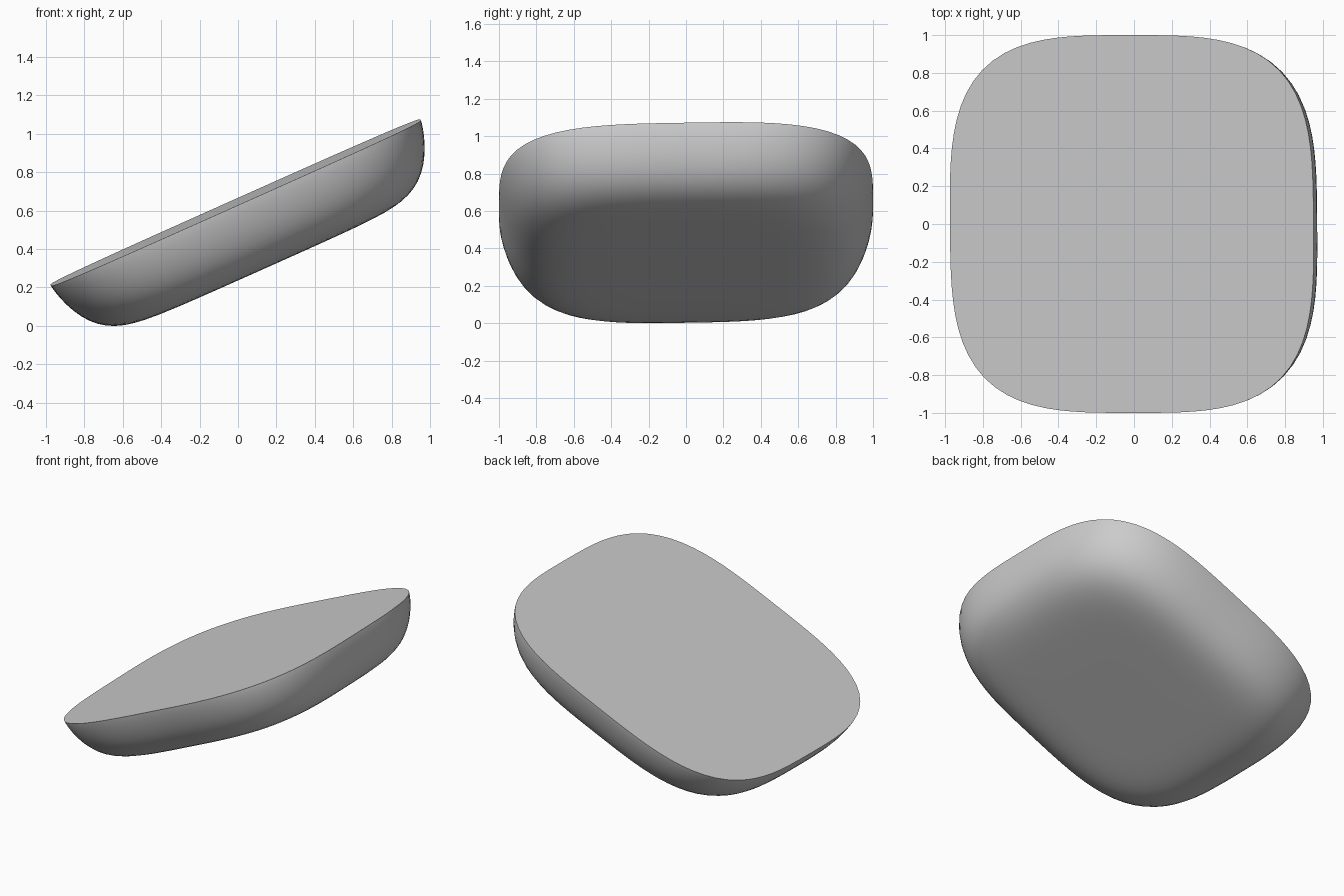
import bpy, bmesh
from math import sin, cos, pi, radians
from mathutils import Matrix

old = bpy.data.objects.get("Cube")
if old:
    bpy.data.objects.remove(old, do_unlink=True)

HALF_LENGTH, HALF_WIDTH, DEPTH = 1.054, 1.0, 0.367
SIDES, RINGS = 96, 24

grey = bpy.data.materials.new("plain_grey")
grey.use_nodes = True
colour = (0.6, 0.6, 0.6, 1)
grey.diffuse_color = colour
grey.node_tree.nodes["Principled BSDF"].inputs["Base Color"].default_value = colour


def squircle(angle, power=3.4):
    """Point on a rounded square outline of half-size one."""
    c, s = cos(angle), sin(angle)
    r = (abs(c) ** power + abs(s) ** power) ** (-1 / power)
    return r * c, r * s


def depth_at(scale):
    """Rounded wall that flows into a flat underside."""
    return -DEPTH * max(0, 1 - scale ** 8.5) ** 0.77


# Shell: shrinking outlines from the rim down to the underside
bm = bmesh.new()
rings = []
for i in range(RINGS):
    scale = cos(pi / 2 * i / RINGS)
    ring = []
    for j in range(SIDES):
        x, y = squircle(2 * pi * j / SIDES)
        ring.append(bm.verts.new((x * scale * HALF_LENGTH,
                                  y * scale * HALF_WIDTH, depth_at(scale))))
    rings.append(ring)

for upper, lower in zip(rings, rings[1:]):
    for j in range(SIDES):
        k = (j + 1) % SIDES
        bm.faces.new((upper[j], lower[j], lower[k], upper[k]))

# Flat lid and underside
bm.faces.new(rings[0])
bm.faces.new(rings[-1][::-1])
bmesh.ops.recalc_face_normals(bm, faces=bm.faces)

# Tilt, with a slight roll, then rest on the ground
tilt = Matrix.Rotation(radians(-24.07), 4, 'Y') @ Matrix.Rotation(radians(1), 4, 'X')
bm.transform(tilt)
lowest = min(v.co.z for v in bm.verts)
bm.transform(Matrix.Translation((-0.012, 0, -lowest)))

mesh = bpy.data.meshes.new("tilted_shell")
bm.to_mesh(mesh)
bm.free()
mesh.materials.append(grey)
shell = bpy.data.objects.new("tilted_shell", mesh)
bpy.context.collection.objects.link(shell)

bpy.ops.object.select_all(action='DESELECT')
shell.select_set(True)
bpy.context.view_layer.objects.active = shell
bpy.ops.object.shade_smooth_by_angle(angle=radians(40))
